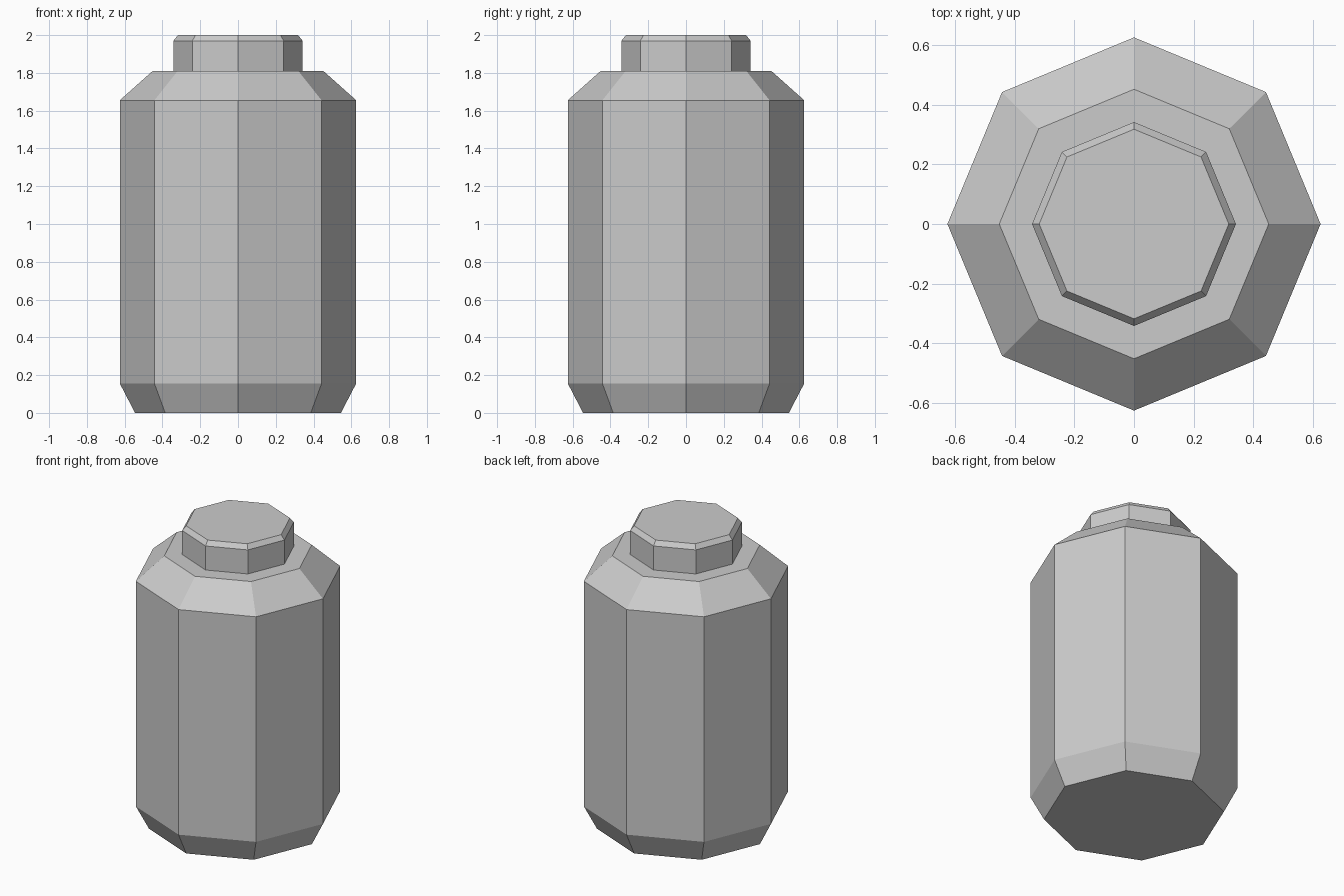
import bpy, bmesh
from math import cos, sin, tau

if "Cube" in bpy.data.objects:
    bpy.data.objects.remove(bpy.data.objects["Cube"])

SIDES = 8


def lathe(name, profile):
    """Closed, flat-faced eight-sided solid from (radius, height) pairs, bottom to top."""
    bm = bmesh.new()
    rings = [[bm.verts.new((r * cos(tau * i / SIDES), r * sin(tau * i / SIDES), z))
              for i in range(SIDES)] for r, z in profile]
    for low, high in zip(rings, rings[1:]):
        for i in range(SIDES):
            j = (i + 1) % SIDES
            bm.faces.new((low[i], low[j], high[j], high[i]))
    bm.faces.new(rings[0][::-1])
    bm.faces.new(rings[-1])
    mesh = bpy.data.meshes.new(name)
    bm.to_mesh(mesh)
    bm.free()
    obj = bpy.data.objects.new(name, mesh)
    bpy.context.collection.objects.link(obj)
    return obj


# Body: tapered foot, straight wall, sloped shoulder
lathe("canister_body", [(0.545, 0), (0.626, 0.156), (0.626, 1.655), (0.452, 1.81)])

# Lid: short plug with a small chamfer on the top edge
lathe("canister_lid", [(0.342, 1.81), (0.342, 1.97), (0.318, 2.0)])
